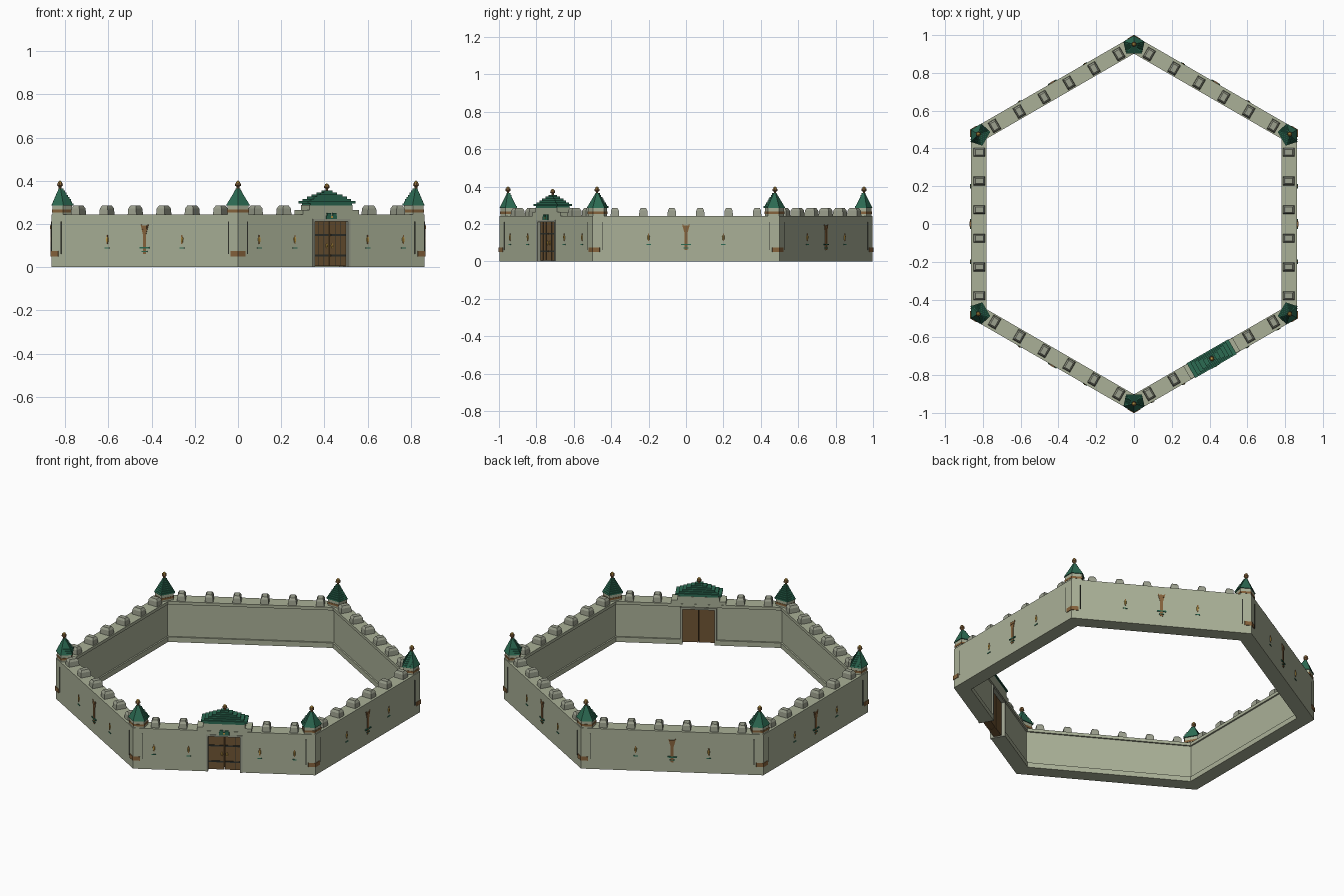
import bpy, bmesh, math
from mathutils import Matrix, Vector

if "Cube" in bpy.data.objects:
    bpy.data.objects.remove(bpy.data.objects["Cube"])

A = 0.864                      # distance from centre to outer wall face
R = A / math.cos(math.pi / 6)  # distance from centre to corner
T3 = math.tan(math.pi / 6)
GATE = -60                     # direction the gate wall faces

COLOURS = {
    "sage stone": (0.40, 0.435, 0.31),
    "grey stone": (0.33, 0.35, 0.27),
    "green tile": (0.025, 0.145, 0.085),
    "door wood": (0.16, 0.09, 0.034),
    "trim wood": (0.24, 0.125, 0.045),
    "gold": (0.55, 0.33, 0.06),
    "dark iron": (0.03, 0.033, 0.026),
}
mats = {}
for cname, c in COLOURS.items():
    mats[cname] = bpy.data.materials.new(cname)
    mats[cname].diffuse_color = (*c, 1)

parts = {}                     # part name -> (bmesh, colour)


def get(part, colour):
    return parts.setdefault(part, (bmesh.new(), colour))[0]


def loft(part, colour, m, rings):
    """Skin a stack of equal-length rings of 3D points and cap both ends."""
    bm = get(part, colour)
    vs = [[bm.verts.new(m @ Vector(p)) for p in ring] for ring in rings]
    n = len(rings[0])
    for a, b in zip(vs, vs[1:]):
        for i in range(n):
            bm.faces.new((a[i], a[(i + 1) % n], b[(i + 1) % n], b[i]))
    bm.faces.new(vs[0][::-1])
    bm.faces.new(vs[-1])


def prism(part, colour, m, poly, z0, z1):
    loft(part, colour, m, [[(x, y, z) for x, y in poly] for z in (z0, z1)])


def box(part, colour, m, s, d, z):
    prism(part, colour, m, [(s[0], d[0]), (s[1], d[0]), (s[1], d[1]), (s[0], d[1])], *z)


def turned(part, colour, m, centre, profile, n=8):
    cx, cy = centre
    loft(part, colour, m, [[(cx + r * math.cos(k * math.tau / n),
                             cy + r * math.sin(k * math.tau / n), z)
                            for k in range(n)] for r, z in profile])


def wall_frame(az):
    """Local axes: x along the wall, y inward from the outer face, z up."""
    a = math.radians(az)
    n, t = Vector((math.cos(a), math.sin(a), 0)), Vector((-math.sin(a), math.cos(a), 0))
    m = Matrix((t, -n, Vector((0, 0, 1)))).transposed().to_4x4()
    m.translation = n * A
    return m


def mitred(d0, d1, gap=None):
    """Plan outlines of a mitred wall, optionally split around an opening."""
    h0, h1 = R / 2 - d0 * T3, R / 2 - d1 * T3
    if gap is None:
        return [[(-h0, d0), (h0, d0), (h1, d1), (-h1, d1)]]
    return [[(-h0, d0), (-gap, d0), (-gap, d1), (-h1, d1)],
            [(gap, d0), (h0, d0), (h1, d1), (gap, d1)]]


def merlon(m, s):
    def rect(hs, d0, d1, z):
        return [(s - hs, d0, z), (s + hs, d0, z), (s + hs, d1, z), (s - hs, d1, z)]
    loft("merlons", "grey stone", m, [rect(.023, .014, .076, .244), rect(.021, .016, .074, .272),
                                      rect(.014, .024, .066, .285)])


# Six walls with ledges, merlons and relief ornaments
for k in range(6):
    az = GATE + 60 * k
    m = wall_frame(az)
    gate = k == 0
    gap = .09 if gate else None
    for poly in mitred(0, .074, gap):
        prism("walls", "sage stone", m, poly, 0, .212 if gate else .244)
    if gate:
        for poly in mitred(0, .074):
            prism("walls", "sage stone", m, poly, .212, .244)
    for poly in mitred(.072, .083, gap):
        prism("inner_base_ledge", "sage stone", m, poly, 0, .03)
    for poly in mitred(.072, .083):
        prism("walkway_ledge", "sage stone", m, poly, .226, .244)
    for i in range(6):
        s = (i - 2.5) * .152
        if not (gate and abs(s) < .2):
            merlon(m, s)

    # end grooves
    for e in (-1, 1):
        s = e * .448
        box("panel_lines", "dark iron", m, (s - .002, s + .002), (-.001, .002), (.06, .212))

    # lanterns with small green sprigs below
    for s in ((-.385, -.195, .195, .385) if gate else (-.2, .2)):
        turned("lanterns", "gold", m, (s, .001),
               [(.002, .11), (.006, .118), (.007, .134), (.002, .144)], 6)
        box("lantern_brackets", "trim wood", m, (s - .003, s + .003), (-.003, .002), (.108, .148))
        box("sprigs", "green tile", m, (s - .012, s + .012), (-.003, .002), (.087, .092))

    # forked post relief in the middle of plain walls
    if not gate:
        box("posts", "trim wood", m, (-.008, .008), (-.004, .002), (.06, .18))
        box("posts", "trim wood", m, (-.013, .013), (-.006, .002), (.178, .192))
        for e in (-1, 1):
            loft("posts", "trim wood", m,
                 [[(e * x - .003, -.003, z), (e * x + .003, -.003, z),
                   (e * x + .003, .002, z), (e * x - .003, .002, z)]
                  for x, z in ((.003, .145), (.018, .198))])
        box("sprigs", "green tile", m, (-.026, .026), (-.005, .002), (.087, .094))
        box("sprigs", "green tile", m, (-.014, .014), (-.005, .002), (.07, .075))

# Gatehouse
m = wall_frame(GATE)
for e in (-1, 1):
    leaf = sorted((e * .0015, e * .09))
    box("gate_doors", "door wood", m, leaf, (.018, .062), (.006, .212))
    for z in (.05, .145):
        box("door_bands", "dark iron", m, sorted((e * .006, e * .086)), (.014, .02), (z, z + .008))
    for q in (.03, .06):
        box("plank_lines", "dark iron", m, (e * q - .001, e * q + .001), (.0165, .02), (.008, .21))
    turned("door_handles", "gold", m, (e * .014, .016), [(.003, .088), (.006, .098), (.003, .11)], 6)
    box("gate_jambs", "grey stone", m, sorted((e * .088, e * .1)), (-.003, .083), (0, .216))
box("gate_lintel", "grey stone", m, (-.1, .1), (-.003, .083), (.211, .222))
box("gate_parapet", "sage stone", m, (-.15, .15), (.002, .082), (.243, .264))
box("gate_parapet", "sage stone", m, (-.115, .115), (.002, .082), (.262, .288))
box("gate_emblem", "green tile", m, (-.028, .028), (-.006, .002), (.222, .24))
for e in (-1, 1):
    box("gate_emblem", "green tile", m, sorted((e * .006, e * .024)), (-.006, .003), (.24, .25))
box("gate_emblem_gem", "gold", m, (-.005, .005), (-.008, .002), (.228, .238))
z = .286
for hs, hd in ((.11, .04), (.127, .045), (.108, .038), (.088, .032), (.068, .026), (.044, .019), (.022, .013)):
    box("gate_roof", "green tile", m, (-hs, hs), (.041 - hd, .041 + hd), (z, z + .0102))
    z += .01
turned("finial_stems", "trim wood", m, (0, .041), [(.006, .352), (.006, .364), (.014, .368), (.012, .378)])
turned("finial_tips", "gold", m, (0, .041), [(.01, .376), (.008, .384), (.001, .388)])

# Corner turrets: stone drum, wooden bands, stepped roof and finial
PLAN = [(0, 0), (-.032, .056), (-.095, .042), (-.095, -.042), (-.032, -.056)]
CU = -.046                     # spire position, inward from the corner


def scaled(f):
    return [(CU + (u - CU) * f, v * f) for u, v in PLAN]


for k in range(6):
    a = math.radians(30 + 60 * k)
    m = Matrix.Rotation(a, 4, 'Z')
    m.translation = Vector((math.cos(a), math.sin(a), 0)) * R
    prism("turret_drums", "sage stone", m, scaled(.88), .242, .287)
    prism("turret_bands", "trim wood", m, scaled(.92), .254, .266)
    w = .034
    prism("corner_bands", "trim wood", m,
          [(.004, 0), (.004 - w * T3, w), (-.03, w), (-.03, -w), (.004 - w * T3, -w)], .05, .074)
    # outer faces slope smoothly, inner faces climb in steps
    steps = 8
    for i in range(steps):
        f0, f1 = 1 - .86 * i / steps, 1 - .86 * (i + 1) / steps
        z0, z1 = .285 + .01 * i, .295 + .01 * i
        low, up = scaled(f0), scaled(f1)
        top = [up[0], up[1], low[2], low[3], up[4]]
        loft("turret_roofs", "green tile", m,
             [[(*p, z0) for p in low], [(*p, z1) for p in top]])
    turned("finial_stems", "trim wood", m, (CU, 0), [(.006, .36), (.006, .372), (.014, .378), (.012, .39)])
    turned("finial_tips", "gold", m, (CU, 0), [(.01, .388), (.008, .396), (.001, .401)])

# Turn every part into an object
for part, (bm, colour) in parts.items():
    bmesh.ops.recalc_face_normals(bm, faces=bm.faces)
    me = bpy.data.meshes.new(part)
    bm.to_mesh(me)
    bm.free()
    me.materials.append(mats[colour])
    bpy.context.collection.objects.link(bpy.data.objects.new(part, me))

for m in bpy.data.materials:
    if m.users and not m.is_grease_pencil:
        m.use_nodes = True
        m.node_tree.nodes["Principled BSDF"].inputs["Base Color"].default_value = m.diffuse_color
